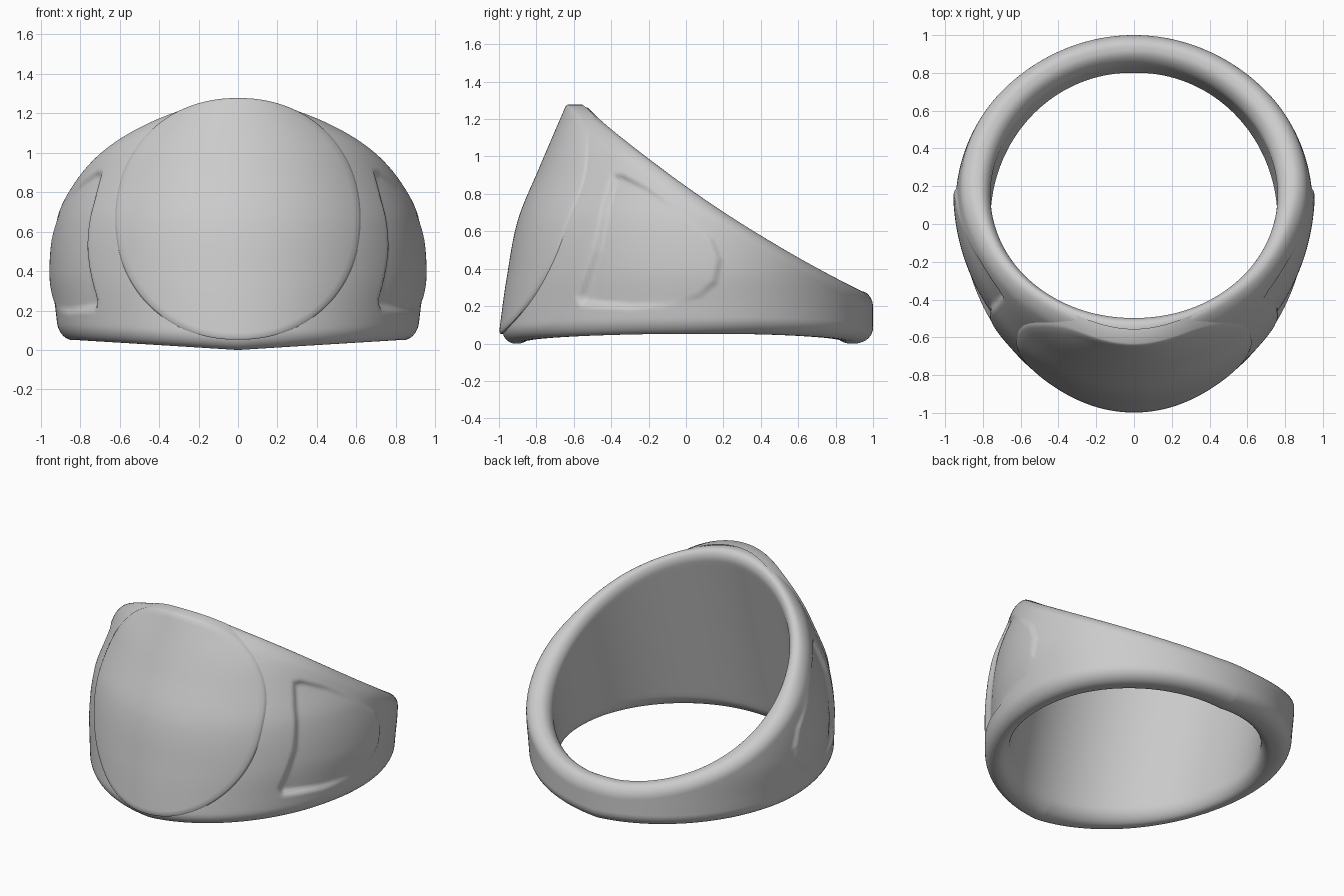
import bpy, bmesh
from math import sin, cos, pi, sqrt
from mathutils import Vector

if "Cube" in bpy.data.objects:
    bpy.data.objects.remove(bpy.data.objects["Cube"])

YC = 0.1            # centre of the band in plan
COLS = 400          # columns around the band


def curve(pts, z):
    """Smooth interpolation through (z, value) points."""
    n = len(pts)
    z = max(pts[0][0], min(pts[-1][0], z))
    i = max(k for k in range(n - 1) if pts[k][0] <= z)

    def slope(k):
        a, b = pts[max(k - 1, 0)], pts[min(k + 1, n - 1)]
        return (b[1] - a[1]) / (b[0] - a[0])
    h = pts[i + 1][0] - pts[i][0]
    t = (z - pts[i][0]) / h
    return ((2*t**3 - 3*t**2 + 1) * pts[i][1] + (t**3 - 2*t**2 + t) * h * slope(i)
            + (3*t**2 - 2*t**3) * pts[i + 1][1] + (t**3 - t**2) * h * slope(i + 1))


HALF_WIDTH = [(0, .90), (.2, .925), (.4, .945), (.65, .92), (.83, .86),
              (1.0, .79), (1.1, .72), (1.2, .62), (1.3, .54)]
FRONT_Y = [(0, -.99), (.1, -.98), (.35, -.945), (.66, -.885),
           (.93, -.775), (1.28, -.625)]


def outer(phi, z):
    a, f = curve(HALF_WIDTH, z), curve(FRONT_Y, z)
    c = cos(phi)
    return Vector((a * sin(phi), YC + c * ((1 - YC) if c > 0 else (YC - f)), z))


def inner(o):
    """Where the line from an outer point to the centre meets the leaning bore."""
    z = o.z
    cy, a, b = -.02 + .27 * z, .76, .80
    dx, dy, k = o.x, o.y - YC, YC - cy
    A, B, C = (dx/a)**2 + (dy/b)**2, 2*dy*k/b**2, (k/b)**2 - 1
    t = (-B + sqrt(B*B - 4*A*C)) / (2*A)
    return Vector((t * dx, YC + t * dy, z))


def top_height(phi):
    z = .7
    for _ in range(40):
        o = outer(phi, z)
        y = (o.y + inner(o).y) / 2
        z = .5*z + .5*max(.28, min(1.275, .84 - .707*y + .107*y*y))
    return z


# side panel outline (y, z)
PANEL = [Vector(p) for p in [(-.4, .91), (-.34, .91), (-.2, .84), (0, .70), (.15, .57),
         (.2, .45), (.17, .32), (.08, .24), (-.1, .19), (-.3, .18), (-.57, .20),
         (-.59, .25), (-.5, .5), (-.45, .75)]]


def panel_depth(y, z):
    p, inside, dist = Vector((y, z)), False, 9
    for a, b in zip(PANEL, PANEL[1:] + PANEL[:1]):
        if (a.y > z) != (b.y > z) and y < (b.x-a.x)*(z-a.y)/(b.y-a.y) + a.x:
            inside = not inside
        t = max(0, min(1, (p-a).dot(b-a) / (b-a).length_squared))
        dist = min(dist, (p - a - t*(b-a)).length)
    if not inside:
        return 0
    t = min(1, dist / .035)
    return t*t*(3-2*t) * (.032 - .045 * max(0, min(1, (y + .5) / .65)))


def section(rh, rw=.45):
    """Rounded section: (across 0 inner..1 outer, height 0..1)."""
    pts = []
    for cx, cy, a0, steps in [(1-rw, rh, -pi/2, 55), (1-rw, 1-rh, 0, 3),
                              (rw, 1-rh, pi/2, 30), (rw, rh, pi, 3)]:
        for i in range(10):
            a = a0 + i/9*pi/2
            pts.append((cx + rw*cos(a), cy + rh*sin(a)))
        e = pts[-1]
        nxt = {0: (1, 1-rh), 1: (rw, 1), 2: (0, rh), 3: (1-rw, 0)}[len(pts_marks)]
        pts_marks.append(1)
        for i in range(1, steps):
            t = i/steps
            pts.append((e[0] + (nxt[0]-e[0])*t, e[1] + (nxt[1]-e[1])*t))
    pts_marks.clear()
    return pts


pts_marks = []


def finish(bm, name, angle):
    bmesh.ops.recalc_face_normals(bm, faces=bm.faces)
    me = bpy.data.meshes.new(name)
    bm.to_mesh(me)
    bm.free()
    ob = bpy.data.objects.new(name, me)
    bpy.context.collection.objects.link(ob)
    bpy.ops.object.select_all(action='DESELECT')
    ob.select_set(True)
    bpy.context.view_layer.objects.active = ob
    bpy.ops.object.shade_smooth_by_angle(angle=angle)
    return ob


def bridge(bm, loops, closed):
    pairs = list(zip(loops, loops[1:])) + ([(loops[-1], loops[0])] if closed else [])
    for A, B in pairs:
        n = len(A)
        for j in range(n):
            bm.faces.new((A[j], A[(j+1) % n], B[(j+1) % n], B[j]))


# band: tapered section swept around the finger hole, with pressed side panels
bm = bmesh.new()
loops = []
for i in range(COLS):
    phi = 2*pi*i/COLS
    zt = top_height(phi)
    zb = .05 * min(1, abs(sin(phi)) * 1.05)
    loop = []
    for w, h in section(min(.45, .085 / (zt - zb))):
        o = outer(phi, zb + (zt - zb)*h)
        p = inner(o).lerp(o, w)
        if w > .9 and -.62 < p.y < .22:
            d = panel_depth(p.y, p.z)
            out = Vector((p.x, p.y - YC, 0)).normalized()
            p -= out * d
        loop.append(bm.verts.new(p))
    loops.append(loop)
bridge(bm, loops, True)
finish(bm, "band", pi)

# signet face: bulging oval plate that follows the front of the band
bm = bmesh.new()
N, RINGS = 160, 24


def face_point(r, a, lift):
    e = 2/2.12
    ca, sa = cos(a), sin(a)
    x = .622 * r * abs(ca)**e * (1 if ca > 0 else -1)
    z = .665 + .613 * r * abs(sa)**e * (1 if sa > 0 else -1)
    s = min(.98, abs(x) / curve(HALF_WIDTH, z))
    f = curve(FRONT_Y, z)
    return Vector((x, YC - (YC - f)*sqrt(1 - s*s) - lift, z))


loops = []
rings = [((k+1)/RINGS*.985, .014) for k in range(RINGS)] + [(1, .006), (1, -.07)]
for r, lift in rings:
    loops.append([bm.verts.new(face_point(r, 2*pi*j/N, lift)) for j in range(N)])
bridge(bm, loops, False)
mid = bm.verts.new(face_point(0, 0, .014))
for j in range(N):
    bm.faces.new((mid, loops[0][j], loops[0][(j+1) % N]))
finish(bm, "signet_face", pi/4)
